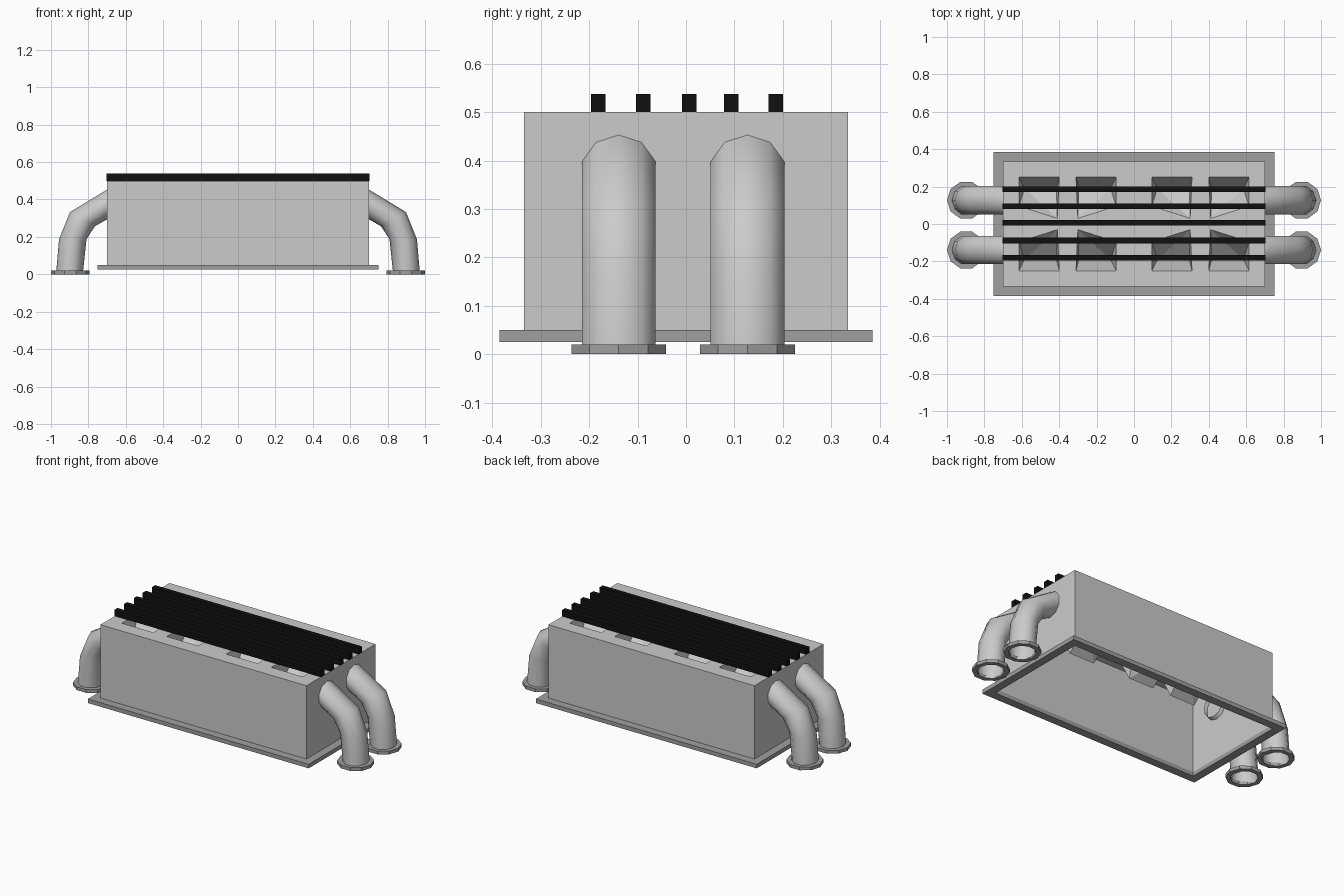
import bpy, bmesh, math
from mathutils import Vector

if "Cube" in bpy.data.objects:
    bpy.data.objects.remove(bpy.data.objects["Cube"])


def material(name, value):
    m = bpy.data.materials.new(name)
    m.diffuse_color = (value, value, value, 1)
    m.use_nodes = True
    m.node_tree.nodes["Principled BSDF"].inputs["Base Color"].default_value = m.diffuse_color
    return m


dark = material("dark_grey", 0.35)
black = material("black", 0.005)


def finish(bm, name, mat=None, smooth=False):
    bmesh.ops.recalc_face_normals(bm, faces=bm.faces[:])
    me = bpy.data.meshes.new(name)
    bm.to_mesh(me)
    bm.free()
    ob = bpy.data.objects.new(name, me)
    bpy.context.collection.objects.link(ob)
    if mat:
        me.materials.append(mat)
    if smooth:
        bpy.ops.object.select_all(action='DESELECT')
        bpy.context.view_layer.objects.active = ob
        ob.select_set(True)
        bpy.ops.object.shade_smooth_by_angle(angle=math.radians(50))
    return ob


def skin(bm, rings, closed=False):
    """Join successive rings of points with quads."""
    vr = [[bm.verts.new(p) for p in r] for r in rings]
    pairs = list(zip(vr, vr[1:])) + ([(vr[-1], vr[0])] if closed else [])
    for a, b in pairs:
        n = len(a)
        for i in range(n):
            bm.faces.new((a[i], a[(i + 1) % n], b[(i + 1) % n], b[i]))
    return vr


def rect(x, y, z):
    return [(-x, -y, z), (x, -y, z), (x, y, z), (-x, y, z)]


def loop_edges(bm, vs):
    return [bm.edges.get((a, b)) or bm.edges.new((a, b))
            for a, b in zip(vs, vs[1:] + vs[:1])]


# Open-bottomed housing with eight sloping intake pockets in the lid
W, D, TOP = 0.70, 0.335, 0.5
bm = bmesh.new()
rim = skin(bm, [rect(W, D, 0.05), rect(W, D, TOP)])[1]
edges = loop_edges(bm, rim)
for sy in (1, -1):
    for centre in (-0.355, 0.355):
        for sx in (1, -1):
            def v(dx, y, z=TOP):
                return bm.verts.new((centre + sx * dx, sy * y, z))
            a, b, c, d = v(0.26, 0.25), v(0.045, 0.25), v(0.055, 0.03), v(0.26, 0.095)
            e, f = v(0.23, 0.19, 0.36), v(0.06, 0.19, 0.36)
            edges += loop_edges(bm, [a, b, c, d])
            for face in ((a, b, f, e), (b, c, f), (d, a, e), (e, f, c), (e, c, d)):
                bm.faces.new(face)
bmesh.ops.triangle_fill(bm, edges=edges, use_beauty=True, normal=(0, 0, 1))
finish(bm, "housing")

# Mounting flange round the open base
bm = bmesh.new()
skin(bm, [rect(0.75, 0.385, 0.025), rect(0.75, 0.385, 0.05),
          rect(W, D, 0.05), rect(W, D, 0.025)], closed=True)
finish(bm, "base_flange", dark)

# Cooling ribs along the lid
for y in (-0.181, -0.088, 0.007, 0.094, 0.185):
    bm = bmesh.new()
    bmesh.ops.create_cube(bm, size=1)
    for vert in bm.verts:
        vert.co = (vert.co.x * 1.405, vert.co.y * 0.03 + y, vert.co.z * 0.038 + 0.519)
    finish(bm, "top_rib", black)

# Bent ten-sided pipes with end collars: (inner, outer) bend points in x, z
SIDES = 10
BEND = [((0.68, 0.305), (0.68, 0.462)), ((0.70, 0.294), (0.70, 0.453)),
        ((0.765, 0.257), (0.898, 0.333)), ((0.81, 0.187), (0.957, 0.187)),
        ((0.83, 0.0), (0.973, 0.0))]
angles = [2 * math.pi * i / SIDES for i in range(SIDES)]
for side in (1, -1):
    for y in (-0.139, 0.127):
        bm = bmesh.new()
        rings = []
        for inner, outer in BEND:
            p, q = Vector(inner), Vector(outer)
            mid, half = (p + q) / 2, (q - p) / 2
            ring = []
            for t in angles:
                s = mid + half * math.cos(t)
                ring.append((side * s.x, y + 0.08 * math.sin(t), s.y))
            rings.append(ring)
        skin(bm, rings)
        finish(bm, "side_pipe", smooth=True)

        bm = bmesh.new()
        skin(bm, [[(side * (0.897 + r * math.cos(t)), y + r * math.sin(t), z) for t in angles]
                  for r, z in ((0.103, 0), (0.103, 0.02), (0.076, 0.02), (0.076, 0))],
             closed=True)
        finish(bm, "pipe_collar", dark)
